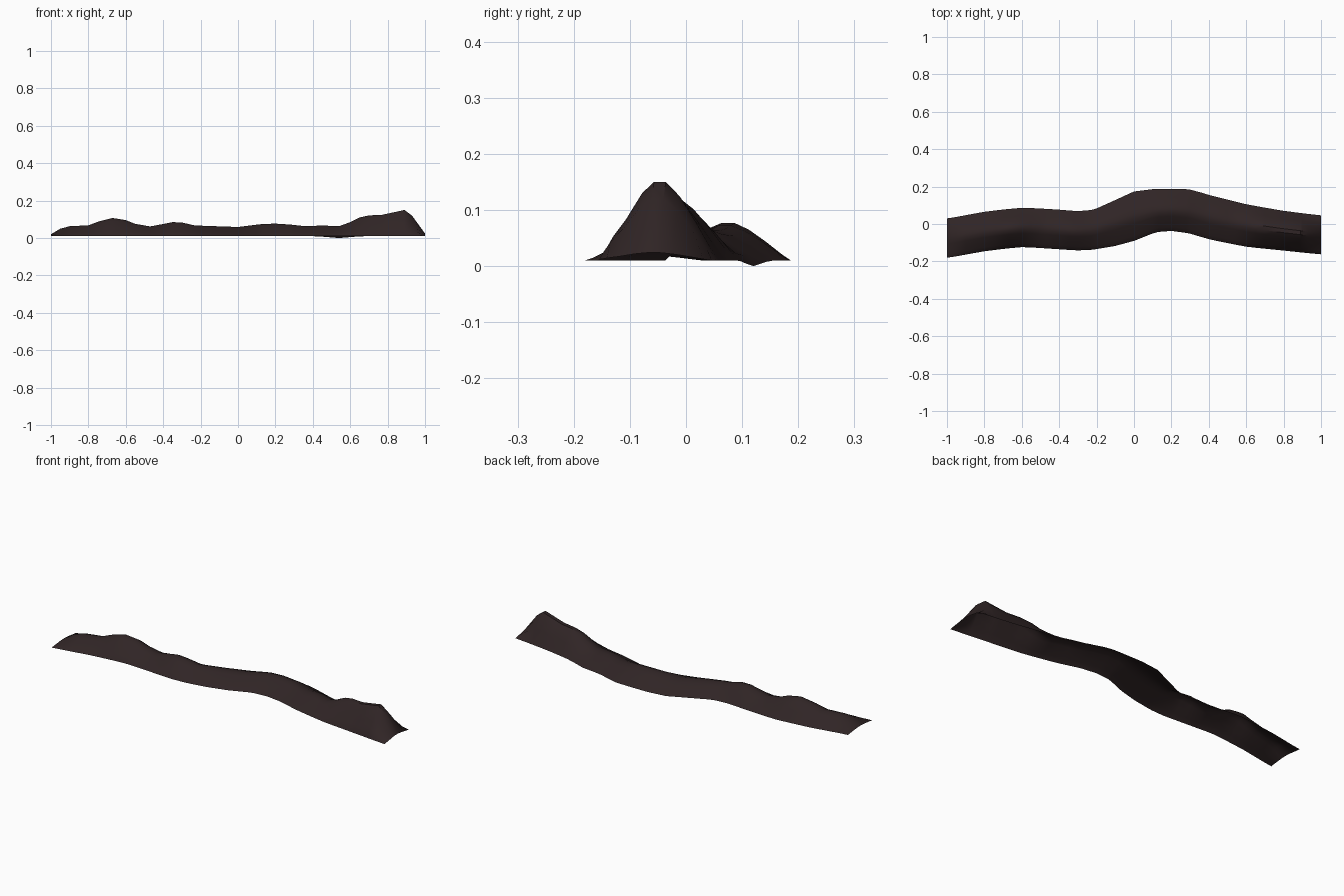
import bpy, bmesh, math

if "Cube" in bpy.data.objects:
    bpy.data.objects.remove(bpy.data.objects["Cube"])

# Outline of the winding strip: x, front edge y, back edge y
EDGES = [(-1, -.182, .028), (-.8, -.145, .066), (-.6, -.122, .088), (-.4, -.135, .077),
         (-.28, -.143, .066), (-.2, -.135, .08), (-.1, -.118, .128), (0, -.092, .178),
         (.1, -.048, .187), (.18, -.033, .187), (.3, -.05, .187), (.4, -.082, .155),
         (.6, -.122, .105), (.8, -.142, .07), (1, -.163, .045)]
# Crest heights: x, z
CREST = [(-1, .02), (-.95, .05), (-.9, .063), (-.8, .068), (-.74, .09), (-.67, .107),
         (-.6, .096), (-.55, .076), (-.47, .062), (-.4, .075), (-.35, .085), (-.3, .083),
         (-.23, .067), (0, .059), (.13, .075), (.2, .077), (.28, .072), (.36, .063),
         (.45, .067), (.54, .063), (.6, .085), (.65, .11), (.7, .121), (.77, .124),
         (.89, .15), (.93, .12), (1, .024)]
# Cross-section: position across (front -1 to back 1), share of crest height
SECTION = [(-1, 0), (-.93, .12), (-.8, .3), (-.58, .52), (-.3, .86), (-.1, 1),
           (.1, 1), (.33, .82), (.6, .5), (.85, .17), (1, 0)]


def sample(table, x, col=1):
    for a, b in zip(table, table[1:]):
        if x <= b[0]:
            f = (x - a[0]) / (b[0] - a[0])
            return a[col] + (b[col] - a[col]) * f
    return table[-1][col]


def smooth(table, x, col):
    return sum(sample(table, min(1, max(-1, x + d)), col) for d in (-.03, 0, .03)) / 3


xs = sorted({p[0] for p in CREST} | {round(-1 + .1 * i, 2) for i in range(21)})
bm = bmesh.new()
rows = []
for x in xs:
    front, back = smooth(EDGES, x, 1), smooth(EDGES, x, 2)
    top = sample(CREST, x)
    row = []
    for t, h in SECTION:
        y = (front + back) / 2 + t * (back - front) / 2
        z = .01 + (top - .01) * h
        # shallow dip of the back rim
        if t == 1:
            z -= .01 * max(0, 1 - abs(x - .54) / .12)
        row.append(bm.verts.new((x, y, z)))
    rows.append(row)
for r, s in zip(rows, rows[1:]):
    for i in range(len(SECTION) - 1):
        bm.faces.new((r[i], s[i], s[i + 1], r[i + 1]))

# Ridge: an open shell with a hollow underside
mesh = bpy.data.meshes.new("earth_ridge")
bm.to_mesh(mesh)
bm.free()
ridge = bpy.data.objects.new("earth_ridge", mesh)
bpy.context.collection.objects.link(ridge)
mat = bpy.data.materials.new("dark brown earth")
mat.diffuse_color = (.029, .018, .0185, 1)
mat.use_nodes = True
mat.node_tree.nodes["Principled BSDF"].inputs["Base Color"].default_value = mat.diffuse_color
mesh.materials.append(mat)
bpy.context.view_layer.objects.active = ridge
ridge.select_set(True)
bpy.ops.object.shade_smooth_by_angle(angle=math.radians(35))
